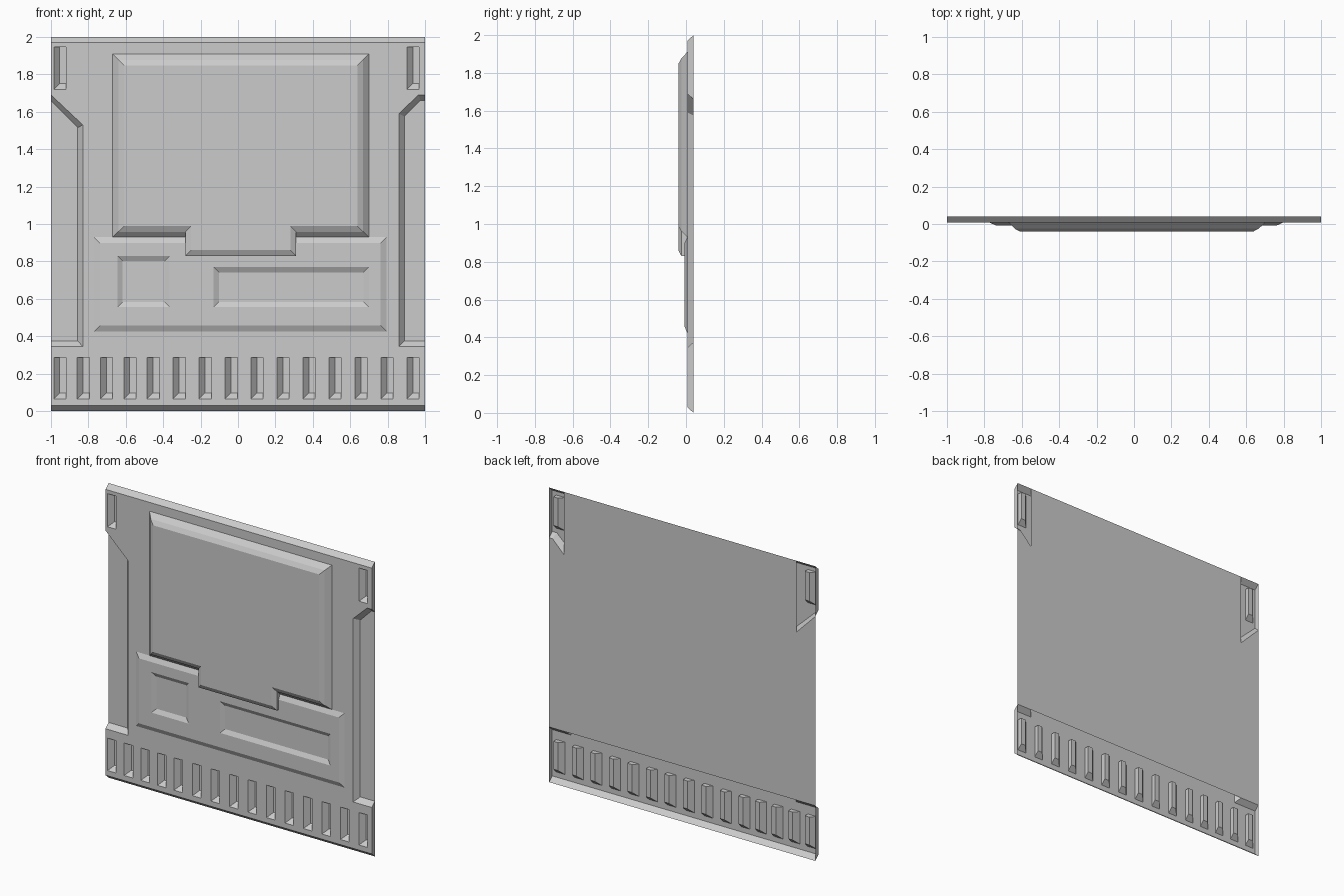
import bpy
import bmesh
from mathutils import Vector

cube = bpy.data.objects.get("Cube")
if cube:
    bpy.data.objects.remove(cube, do_unlink=True)

grey = bpy.data.materials.new("plain grey")
grey.use_nodes = True
grey.diffuse_color = (0.6, 0.6, 0.6, 1)
grey.node_tree.nodes["Principled BSDF"].inputs["Base Color"].default_value = (0.6, 0.6, 0.6, 1)

# Depth levels
BACK, PLATE, LOW, MID, TOP = 0.04, 0.007, -0.008, -0.024, -0.04
BEVEL = 0.032


def rect(x0, z0, x1, z1):
    return [(x0, z0), (x1, z0), (x1, z1), (x0, z1)]


def inset(loop, d):
    """Mitred inward offset of a right-angled counter-clockwise outline."""
    result = []
    for i, p in enumerate(loop):
        p = Vector(p)
        a = (p - Vector(loop[i - 1])).normalized()
        b = (Vector(loop[(i + 1) % len(loop)]) - p).normalized()
        result.append(tuple(p + d * Vector((-a.y - b.y, a.x + b.x))))
    return result


def loft(bm, path_a, ya, path_b, yb, closed=True):
    a = [bm.verts.new((x, ya, z)) for x, z in path_a]
    b = [bm.verts.new((x, yb, z)) for x, z in path_b]
    for i in range(len(a) if closed else len(a) - 1):
        j = (i + 1) % len(a)
        bm.faces.new((a[i], a[j], b[j], b[i]))


def fill(bm, loops, y):
    """Flat face with holes; the first loop is the outline."""
    edges = []
    for loop in loops:
        vs = [bm.verts.new((x, y, z)) for x, z in loop]
        edges += [bm.edges.new((vs[i - 1], vs[i])) for i in range(len(vs))]
    bmesh.ops.triangle_fill(bm, use_beauty=True, use_dissolve=False,
                            edges=edges, normal=(0, -1, 0))


def finish(bm, name, front_y):
    bmesh.ops.remove_doubles(bm, verts=bm.verts[:], dist=0.0001)
    bmesh.ops.recalc_face_normals(bm, faces=bm.faces[:])
    front = [f for f in bm.faces if all(abs(v.co.y - front_y) < 0.001 for v in f.verts)]
    if front and front[0].normal.y > 0:
        bmesh.ops.reverse_faces(bm, faces=bm.faces[:])
    mesh = bpy.data.meshes.new(name)
    bm.to_mesh(mesh)
    bm.free()
    mesh.materials.append(grey)
    obj = bpy.data.objects.new(name, mesh)
    bpy.context.collection.objects.link(obj)
    return obj


# Outlines of the two side recesses: rim on the plate, foot on the back sheet
right_rim = [(1, 0.345), (0.86, 0.345), (0.86, 1.59), (0.965, 1.69), (1, 1.69)]
right_foot = [(1, 0.375), (0.89, 0.375), (0.89, 1.575), (0.975, 1.66), (1, 1.66)]
left_rim = [(-1, 1.69), (-0.83, 1.53), (-0.83, 0.345), (-1, 0.345)]
left_foot = [(-1, 1.66), (-0.857, 1.515), (-0.857, 0.375), (-1, 0.375)]

# Slots along the bottom and in the upper corners
slot_x = [-0.985 + 0.125 * i for i in range(4)] + [-0.486 + 0.139 * i for i in range(11)]
slots = [rect(x, 0.065, x + 0.065, 0.285) for x in slot_x]
slots += [rect(x, 1.72, x + 0.065, 1.945) for x in (-0.985, slot_x[-1])]

# Front plate with slot pockets, recess walls and sloped edges
bm = bmesh.new()
outline = [(-1, 0.03), (1, 0.03)] + right_rim + [(1, 1.97), (-1, 1.97)] + left_rim
fill(bm, [outline] + slots, PLATE)
for s in slots:
    (x0, z0), (x1, z1) = s[0], s[2]
    floor = rect(x0 + 0.031, z0 + 0.031, x1, z1)
    loft(bm, s, PLATE, floor, BACK - 0.001)
    fill(bm, [floor], BACK - 0.001)
loft(bm, right_rim, PLATE, right_foot, BACK, closed=False)
loft(bm, left_rim, PLATE, left_foot, BACK, closed=False)
loft(bm, [(-1, 1.97), (1, 1.97)], PLATE, [(-1, 2), (1, 2)], BACK, closed=False)
loft(bm, [(-1, 0.03), (1, 0.03)], PLATE, [(-1, 0), (1, 0)], BACK, closed=False)
for x in (-1, 1):
    loft(bm, [(x, 0.03), (x, 0.345)], PLATE, [(x, 0), (x, 0.375)], BACK, closed=False)
    loft(bm, [(x, 1.69), (x, 1.97)], PLATE, [(x, 1.66), (x, 2)], BACK, closed=False)
finish(bm, "front_plate", PLATE)

# Back sheet, also the floor of the side recesses
bm = bmesh.new()
fill(bm, [[(-1, 0.375), (1, 0.375), (1, 1.66), (0.975, 1.66), (0.89, 1.575), (0.89, 2),
           (-0.857, 2), (-0.857, 1.515), (-1, 1.66)]], BACK)
finish(bm, "back_sheet", BACK)

# Lower raised panel with two sunken windows
bm = bmesh.new()
lower = rect(-0.77, 0.425, 0.795, 0.93)
windows = [rect(-0.645, 0.555, -0.365, 0.83), rect(-0.13, 0.555, 0.70, 0.77)]
loft(bm, lower, PLATE, inset(lower, BEVEL), LOW)
fill(bm, [inset(lower, BEVEL)] + windows, LOW)
for w in windows:
    loft(bm, w, LOW, inset(w, 0.028), PLATE)
finish(bm, "lower_panel", LOW)

# Sloped base of the main panel
bm = bmesh.new()
base = rect(-0.67, 0.93, 0.70, 1.91)
loft(bm, base, PLATE, inset(base, BEVEL), MID)
fill(bm, [inset(base, BEVEL)], MID)
finish(bm, "main_panel_base", MID)

# Main panel with its lower tab
bm = bmesh.new()
main = [(-0.64, 0.958), (-0.28, 0.958), (-0.28, 0.83), (0.31, 0.83), (0.31, 0.958),
        (0.668, 0.958), (0.668, 1.878), (-0.64, 1.878)]
loft(bm, main, PLATE, main, MID)
loft(bm, main, MID, inset(main, 0.03), TOP)
fill(bm, [inset(main, 0.03)], TOP)
finish(bm, "main_panel", TOP)
